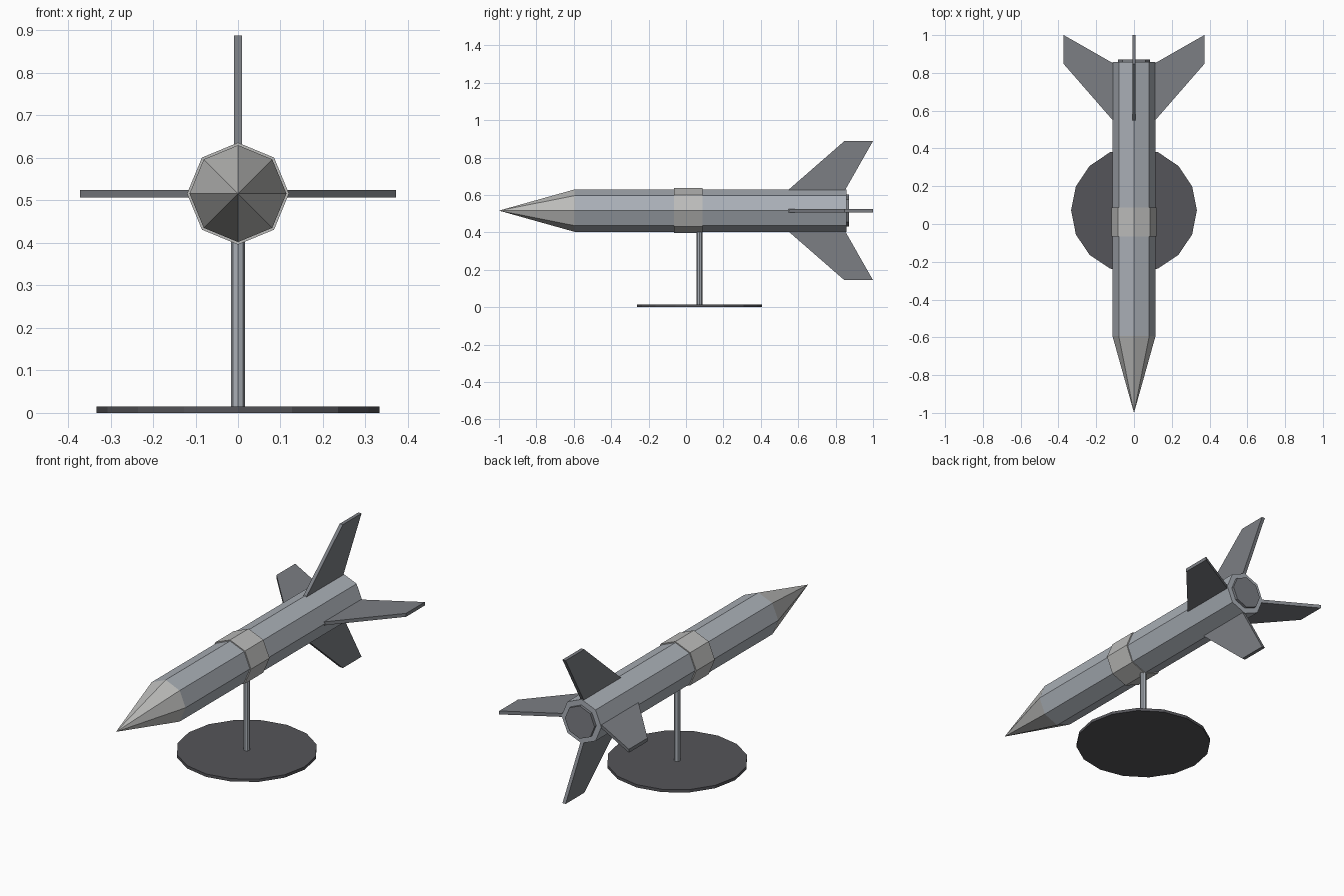
import bpy, bmesh, math
from mathutils import Matrix, Vector

if "Cube" in bpy.data.objects:
    bpy.data.objects.remove(bpy.data.objects["Cube"])

AXIS_Z = 0.516   # height of the rocket's centre line
STAND_Y = 0.072  # stand position along the rocket


def material(name, rgb):
    m = bpy.data.materials.new(name)
    m.diffuse_color = (*rgb, 1)
    m.use_nodes = True
    m.node_tree.nodes["Principled BSDF"].inputs["Base Color"].default_value = m.diffuse_color
    return m


HULL = material("hull_grey", (0.40, 0.43, 0.47))
LIGHT = material("light_grey", (0.50, 0.50, 0.49))
DARK = material("fin_grey", (0.20, 0.21, 0.23))
BLACK = material("base_grey", (0.09, 0.09, 0.10))


def finish(name, bm, mat):
    bmesh.ops.recalc_face_normals(bm, faces=bm.faces)
    me = bpy.data.meshes.new(name)
    bm.to_mesh(me)
    bm.free()
    me.materials.append(mat)
    ob = bpy.data.objects.new(name, me)
    bpy.context.collection.objects.link(ob)
    return ob


def prism(name, sides, r1, r2, start, end, mat):
    """Flat-sided cylinder or cone from start to end, with a corner on +x."""
    start, end = Vector(start), Vector(end)
    axis = end - start
    bm = bmesh.new()
    bmesh.ops.create_cone(bm, cap_ends=True, segments=sides, radius1=r1,
                          radius2=r2, depth=axis.length)
    turn = Matrix.Rotation(-math.pi / 2, 4, 'X') if abs(axis.y) > 0 else Matrix()
    bm.transform(Matrix.Translation((start + end) / 2) @ turn)
    bmesh.ops.remove_doubles(bm, verts=bm.verts, dist=1e-5)
    return finish(name, bm, mat)


def along(name, r1, r2, y1, y2, mat):
    return prism(name, 8, r1, r2, (0, y1, AXIS_Z), (0, y2, AXIS_Z), mat)


# Rocket: nose, hull, middle band, nozzle
along("nose_cone", 0.0, 0.114, -1.0, -0.593, LIGHT)
along("hull", 0.114, 0.114, -0.593, 0.857, HULL)
along("middle_band", 0.12, 0.12, -0.065, 0.087, LIGHT)
along("nozzle", 0.085, 0.085, 0.84, 0.871, DARK)

# Four swept tail fins (radius, y)
FIN = [(0.10, 0.535), (0.372, 0.847), (0.372, 1.0), (0.10, 0.845)]
for i, label in enumerate(("right", "top", "left", "bottom")):
    bm = bmesh.new()
    face = bm.faces.new([bm.verts.new((r, y, -0.009)) for r, y in FIN])
    ext = bmesh.ops.extrude_face_region(bm, geom=[face])
    top = [v for v in ext["geom"] if isinstance(v, bmesh.types.BMVert)]
    bmesh.ops.translate(bm, verts=top, vec=(0, 0, 0.018))
    bm.transform(Matrix.Translation((0, 0, AXIS_Z))
                 @ Matrix.Rotation(-i * math.pi / 2, 4, 'Y'))
    finish(label + "_fin", bm, DARK)

# Display stand
prism("stand_post", 8, 0.0165, 0.0165, (0, STAND_Y, 0.01), (0, STAND_Y, 0.42), HULL)
prism("stand_base", 16, 0.333, 0.333, (0, STAND_Y, 0), (0, STAND_Y, 0.015), BLACK)
